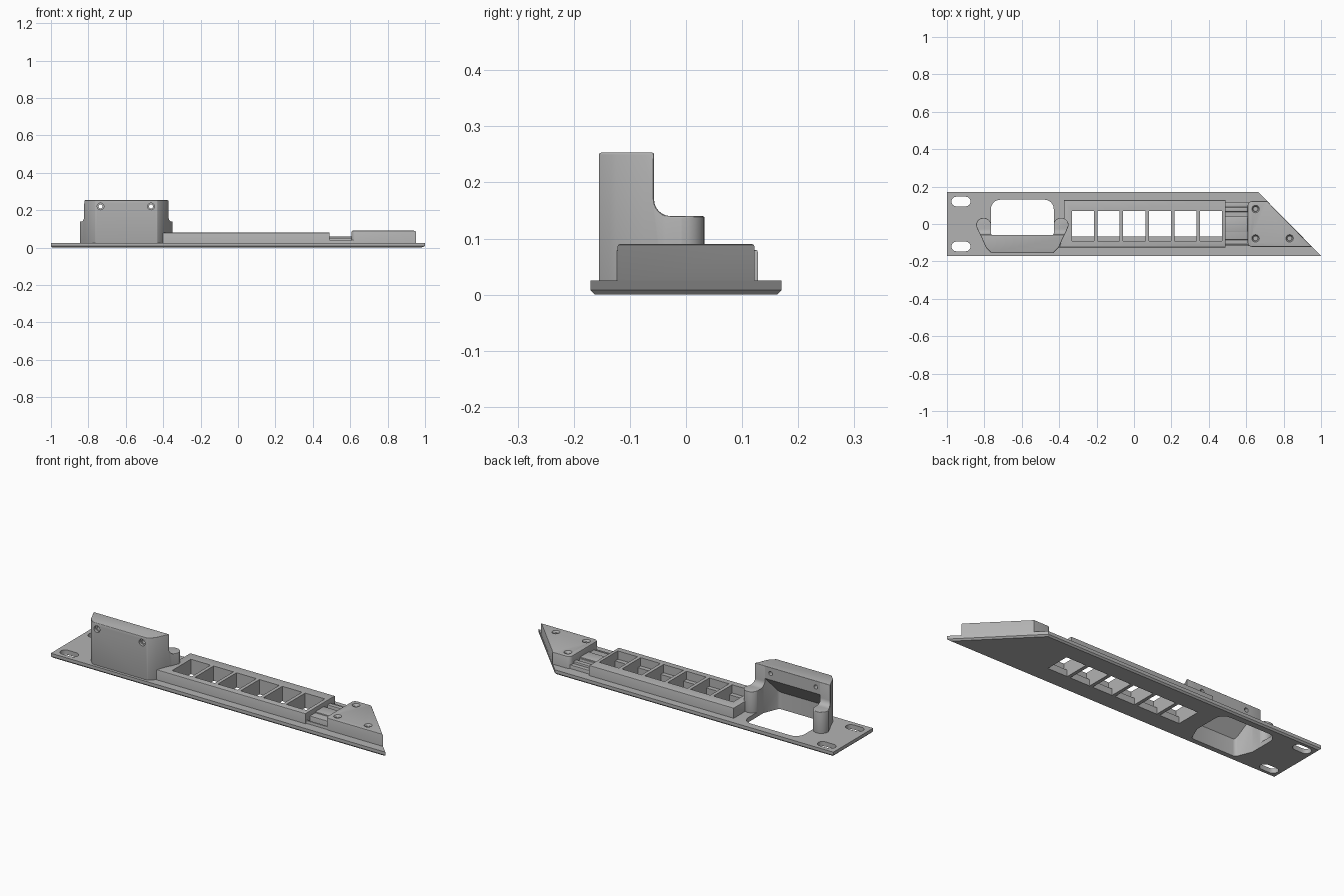
import bpy, bmesh, math
from mathutils import Matrix, Vector

if "Cube" in bpy.data.objects:
    bpy.data.objects.remove(bpy.data.objects["Cube"])

grey = bpy.data.materials.new("plain grey")
grey.use_nodes = True
colour = (0.45, 0.45, 0.45, 1)
grey.diffuse_color = colour
grey.node_tree.nodes["Principled BSDF"].inputs["Base Color"].default_value = colour


def make(name, bm):
    bmesh.ops.recalc_face_normals(bm, faces=bm.faces)
    me = bpy.data.meshes.new(name)
    bm.to_mesh(me)
    bm.free()
    me.materials.append(grey)
    ob = bpy.data.objects.new(name, me)
    bpy.context.collection.objects.link(ob)
    return ob


def prism(name, pts, lo, hi, axis="z", upright=0, bottom=0, top=0):
    """Extrude a 2D outline along z (x, y points) or x (y, z points)."""
    bm = bmesh.new()
    place = (lambda a, b: (a, b, lo)) if axis == "z" else (lambda a, b: (lo, a, b))
    face = bm.faces.new([bm.verts.new(place(a, b)) for a, b in pts])
    ext = bmesh.ops.extrude_face_region(bm, geom=[face])
    move = Vector((0, 0, hi - lo)) if axis == "z" else Vector((hi - lo, 0, 0))
    bmesh.ops.translate(bm, vec=move, verts=[v for v in ext["geom"] if isinstance(v, bmesh.types.BMVert)])
    bmesh.ops.recalc_face_normals(bm, faces=bm.faces)

    def bevel(test, width, segments):
        edges = [e for e in bm.edges if test(*[v.co.z for v in e.verts])]
        bmesh.ops.bevel(bm, geom=edges, offset=width, segments=segments, profile=0.5, affect="EDGES")
    if upright:
        bevel(lambda a, b: abs(a - b) > 0.001, upright, 4)
    if bottom:
        bevel(lambda a, b: max(a, b) < lo + 1e-5, bottom, 1)
    if top:
        bevel(lambda a, b: min(a, b) > hi - 1e-5, top, 2)
    return make(name, bm)


def rect(x0, x1, y0, y1):
    return [(x0, y0), (x1, y0), (x1, y1), (x0, y1)]


def arc(cx, cy, r, a0, a1, n=6):
    angles = [math.radians(a0 + (a1 - a0) * i / n) for i in range(n + 1)]
    return [(cx + r * math.cos(a), cy + r * math.sin(a)) for a in angles]


def cone(name, centre, r1, r2, depth, rot=0):
    bm = bmesh.new()
    m = Matrix.Translation(centre) @ Matrix.Rotation(rot, 4, "X")
    bmesh.ops.create_cone(bm, cap_ends=True, segments=24, radius1=r1, radius2=r2, depth=depth, matrix=m)
    return make(name, bm)


def bake(ob):
    dg = bpy.context.evaluated_depsgraph_get()
    me = bpy.data.meshes.new_from_object(ob.evaluated_get(dg))
    ob.modifiers.clear()
    ob.data = me


def boolean(ob, tools, op="DIFFERENCE"):
    for tool in tools:
        mod = ob.modifiers.new("cut", "BOOLEAN")
        mod.operation = op
        mod.object = tool
        mod.solver = "EXACT"
    bake(ob)


cutters = []


def cutter(ob):
    ob.hide_render = True
    cutters.append(ob)
    return ob


# Base plate with a slanted end and chamfered underside
plate = prism("base_plate", [(-1, -0.17), (1, -0.17), (0.665, 0.17), (-1, 0.17)], 0, 0.025, bottom=0.008)

# Oblong mounting slots
slots = []
for y in (-0.12, 0.12):
    outline = arc(-0.9, y, 0.026, -90, 90, 8) + arc(-0.95, y, 0.026, 90, 270, 8)
    slots.append(cutter(prism("slot_cutter", outline, -0.1, 0.1)))

# Hood cavity: rounded opening in plan, sloped ceiling in side profile
HOOD_X = -0.597


def mirrored(half):
    return [(HOOD_X + a, b) for a, b in half] + [(HOOD_X - a, b) for a, b in reversed(half)]


opening = mirrored(arc(0.12, -0.115, 0.02, -90, -25, 3) + [(0.168, -0.05)] + arc(0.118, 0.08, 0.05, 0, 90))
cavity = cutter(prism("cavity_cutter", opening, -0.1, 0.4))
side = prism("cavity_side", [(-0.136, -0.05), (-0.136, 0.09), (-0.058, 0.185), (-0.058, 0.35),
                             (0.2, 0.35), (0.2, -0.05)], -0.9, -0.3, axis="x")
cutter(side)
boolean(cavity, [side], "INTERSECT")

# Hood: stepped side profile limited by a tapered plan with rounded arms
plan = mirrored([(0.165, -0.155), (0.195, -0.125), (0.217, -0.075), (0.235, -0.04)]
                + arc(0.207, -0.008, 0.041, 0, 180, 10) + [(0.15, -0.03)])
# The middle of the plan lies inside the cavity and is removed there
hood = prism("hood", plan, 0.004, 0.4)
step = [(-0.2, -0.02), (0.1, -0.02), (0.1, 0.14)] + arc(-0.027, 0.17, 0.03, -90, -180)
step += [(-0.057, 0.253), (-0.2, 0.253)]
profile = cutter(prism("hood_profile", step, -0.9, -0.3, axis="x"))
boolean(hood, [profile], "INTERSECT")
round_edges = hood.modifiers.new("round", "BEVEL")
round_edges.width = 0.012
round_edges.segments = 3
round_edges.limit_method = "ANGLE"
round_edges.angle_limit = math.radians(40)
bake(hood)

# Screw holes through the hood, countersunk at the front
screws = []
for x in (-0.735, -0.465):
    screws.append(cutter(cone("screw_cutter", (x, -0.1, 0.22), 0.011, 0.011, 0.3, math.pi / 2)))
    screws.append(cutter(cone("sink_cutter", (x, -0.155, 0.22), 0.018, 0.018, 0.03, math.pi / 2)))
boolean(hood, [cavity] + screws)

# Socket panel with six stepped windows
panel = prism("socket_panel", [(-0.4, -0.125), (0.49, -0.125), (0.49, 0.128), (-0.375, 0.128), (-0.375, -0.05)],
              0.01, 0.08, top=0.004)
windows, wells = [], []
for i in range(6):
    x = -0.272 + 0.1367 * i
    windows.append(cutter(prism("window_cutter", rect(x - 0.059, x + 0.059, -0.066, 0.07), -0.1, 0.2)))
    wells.append(cutter(prism("well_cutter", rect(x - 0.059, x + 0.059, -0.09, 0.0699), 0.035, 0.2)))
boolean(panel, windows + wells)
boolean(plate, slots + [cavity] + windows)

# Ribbed bridge between the panel and the end block
ribs = [(0.09, 0.115, 0.045), (0.065, 0.09, 0.055), (-0.085, 0.04, 0.052), (-0.04, 0.035, 0.058), (-0.118, -0.108, 0.04)]
for y0, y1, z in ribs:
    prism("bridge_rib", rect(0.48, 0.62, y0, y1), 0.01, z, top=0.003)

# Slanted end block with three recessed screw holes
outline = arc(0.63, -0.1, 0.022, 180, 270, 4) + [(0.951, -0.122), (0.7115, 0.122)] + arc(0.63, 0.1, 0.022, 90, 180, 4)
block = prism("end_block", outline, 0.01, 0.09, top=0.004)
holes = []
for x, y in ((0.65, 0.08), (0.65, -0.077), (0.832, -0.077)):
    holes.append(cutter(cone("hole_cutter", (x, y, 0.085), 0.011, 0.011, 0.09)))
    holes.append(cutter(cone("recess_cutter", (x, y, 0.09), 0.014, 0.026, 0.02)))
boolean(block, holes)

# Remove the helpers and shade curved areas smoothly
for ob in cutters:
    bpy.data.objects.remove(ob)
for ob in bpy.context.collection.objects:
    if ob.type == "MESH":
        ob.select_set(True)
        bpy.context.view_layer.objects.active = ob
bpy.ops.object.shade_smooth_by_angle(angle=math.radians(30))
